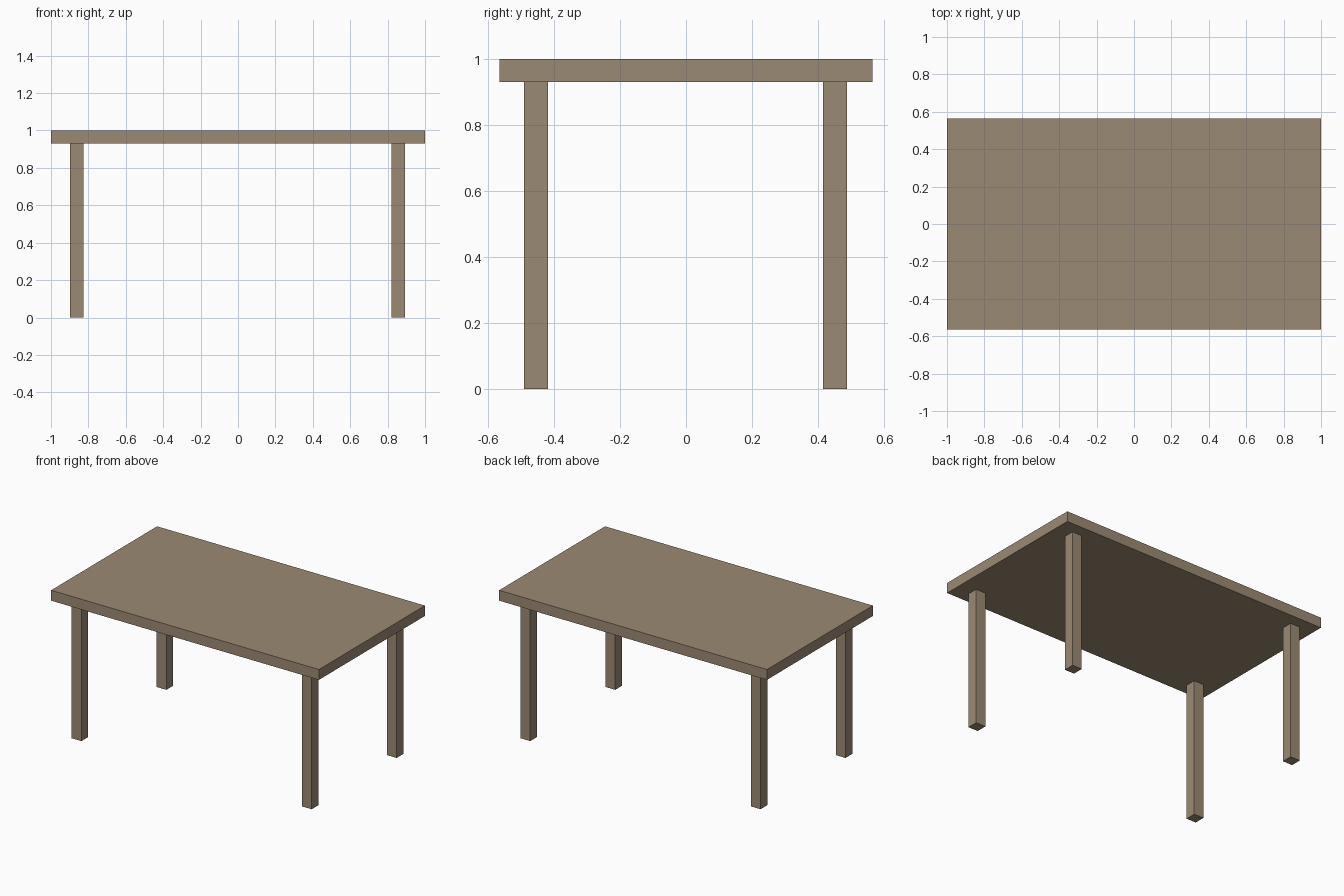
import bpy

if "Cube" in bpy.data.objects:
    bpy.data.objects.remove(bpy.data.objects["Cube"])

wood = bpy.data.materials.new("wood")
wood.diffuse_color = (0.33, 0.255, 0.172, 1.0)
wood.use_nodes = True
wood.node_tree.nodes["Principled BSDF"].inputs["Base Color"].default_value = wood.diffuse_color


def box(name, center, size):
    bpy.ops.mesh.primitive_cube_add(size=1, location=center)
    ob = bpy.context.object
    ob.name = name
    ob.scale = size
    bpy.ops.object.transform_apply(location=False, rotation=False, scale=True)
    ob.data.materials.append(wood)
    return ob


UNDERSIDE = 0.93

# Table top
box("table_top", (0, 0, (1 + UNDERSIDE) / 2), (2.0, 1.13, 1 - UNDERSIDE))

# Four square legs, set in from the corners
for side, x in (("left", -0.862), ("right", 0.858)):
    for end, y in (("front", -0.4545), ("back", 0.4515)):
        box(f"{end}_{side}_leg", (x, y, UNDERSIDE / 2), (0.072, 0.072, UNDERSIDE))
